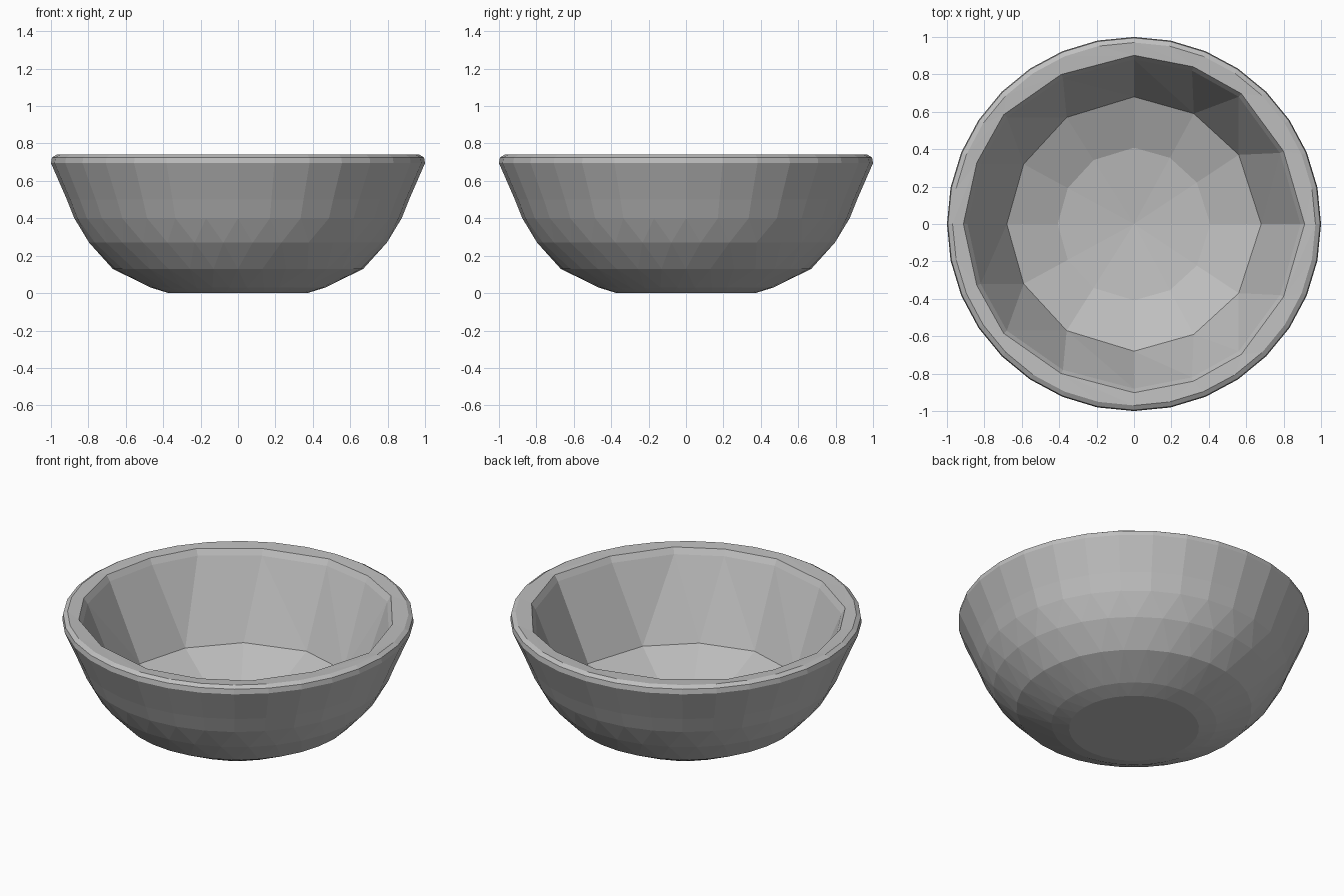
import bpy, bmesh, math
from math import pi, cos, sin

cube = bpy.data.objects.get("Cube")
if cube:
    bpy.data.objects.remove(cube, do_unlink=True)

# Single matte grey
grey = bpy.data.materials.new("stone_grey")
grey.use_nodes = True
colour = (0.52, 0.52, 0.52, 1)
grey.diffuse_color = colour
grey.node_tree.nodes["Principled BSDF"].inputs["Base Color"].default_value = colour

bm = bmesh.new()


def ring(radius, z, sides, shift=0.0):
    """Regular ring, turned by a fraction of one side."""
    steps = [(i + shift) * 2 * pi / sides for i in range(sides)]
    return [(a, bm.verts.new((radius * cos(a), radius * sin(a), z))) for a in steps]


def mirrored_ring(points, z, scale=1.0):
    """Ring from a back half (right to left), mirrored to the front."""
    full = points + [(x, -y) for x, y in reversed(points[1:-1])]
    return [(math.atan2(y, x) % (2 * pi), bm.verts.new((x * scale, y * scale, z)))
            for x, y in full]


def zip_rings(a, b):
    """Join two rings with triangles, always advancing the smaller angle."""
    i = j = 0
    na, nb = len(a), len(b)

    def angle(r, k):
        return r[k % len(r)][0] + 2 * pi * (k // len(r))

    while i < na or j < nb:
        pa, pb = a[i % na][1], b[j % nb][1]
        if j >= nb or (i < na and angle(a, i + 1) <= angle(b, j + 1) + 1e-5):
            i += 1
            bm.faces.new((pa, a[i % na][1], pb))
        else:
            j += 1
            bm.faces.new((pa, b[j % nb][1], pb))


# Outer shell: faceted lower bowl, straight flared upper wall, rounded lip
outer = [(0.37, 0.0, 0), (0.47, 0.03, 0.5), (0.67, 0.13, 0), (0.8, 0.27, 0.5),
         (0.875, 0.4, 0), (0.915, 0.5, 0), (1.0, 0.695, 0), (0.995, 0.725, 0),
         (0.97, 0.74, 0)]
rings = [ring(r, z, 32, s) for r, z, s in outer]
bm.faces.new([v for _, v in rings[0]])

# Inner lip and chunky wall panels
upper = [(0.89, 0), (0.78, 0.38), (0.56, 0.68), (0.31, 0.82), (0, 0.88),
         (-0.38, 0.78), (-0.68, 0.57), (-0.82, 0.32), (-0.89, 0)]
lower = [(0.68, 0), (0.56, 0.37), (0.32, 0.59), (0, 0.68),
         (-0.36, 0.57), (-0.59, 0.32), (-0.68, 0)]
rings.append(mirrored_ring(upper, 0.735, 1.025))
rings.append(mirrored_ring(upper, 0.70))
rings.append(mirrored_ring(lower, 0.24))

# Shallow dished floor
rings.append(mirrored_ring(lower, 0.125, 0.6))
for a, b in zip(rings, rings[1:]):
    zip_rings(a, b)
centre = bm.verts.new((0, 0, 0.08))
floor = [v for _, v in rings[-1]]
for k, v in enumerate(floor):
    bm.faces.new((v, floor[(k + 1) % len(floor)], centre))

# Merge coplanar triangles into clean facets
bmesh.ops.dissolve_limit(bm, angle_limit=math.radians(1), verts=bm.verts, edges=bm.edges)
bmesh.ops.recalc_face_normals(bm, faces=bm.faces)

mesh = bpy.data.meshes.new("bowl")
bm.to_mesh(mesh)
bm.free()
mesh.materials.append(grey)
bowl = bpy.data.objects.new("bowl", mesh)
bpy.context.collection.objects.link(bowl)
